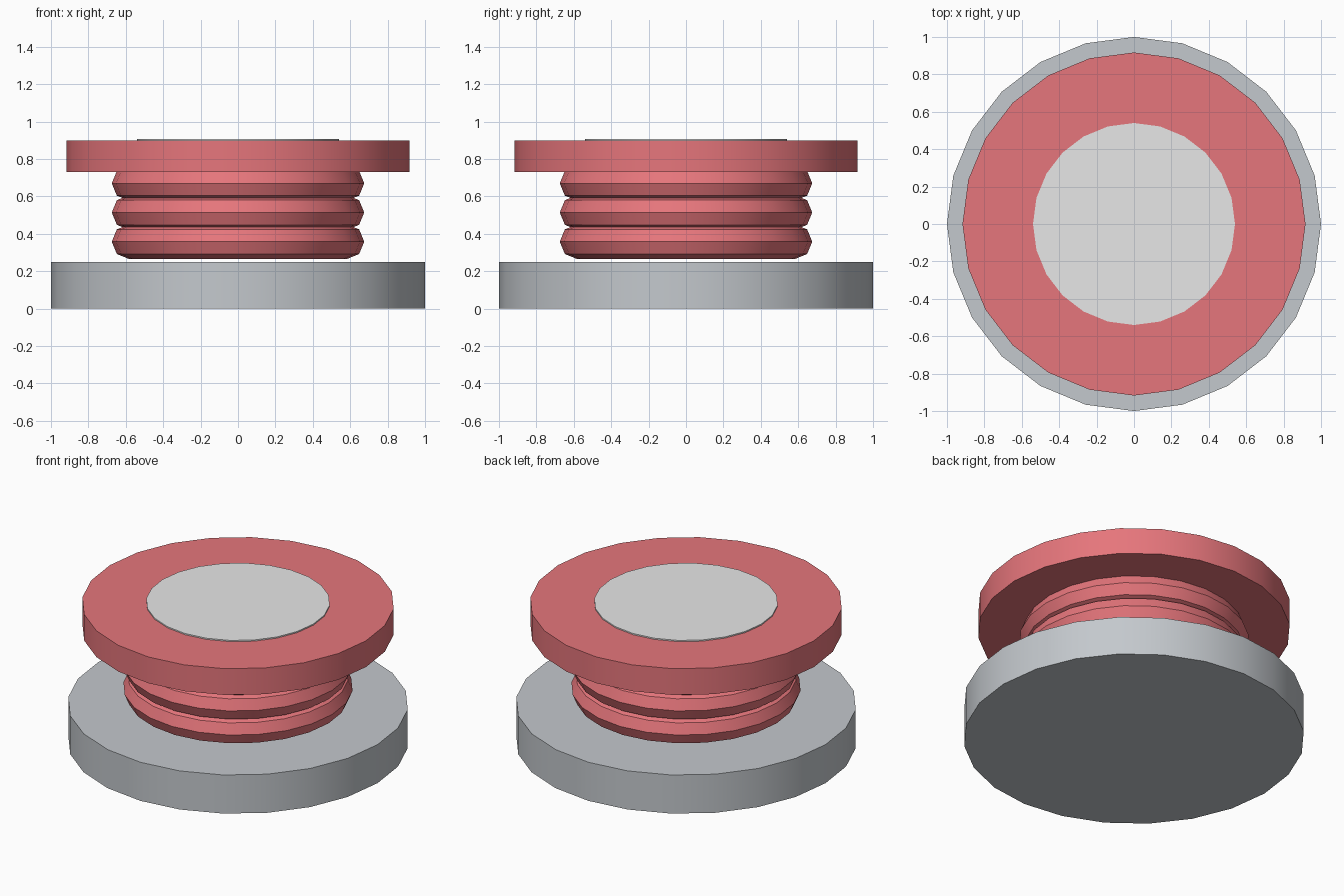
import bpy
import math

SIDES = 24

old = bpy.data.objects.get("Cube")
if old:
    bpy.data.objects.remove(old, do_unlink=True)


def make_material(name, rgb):
    mat = bpy.data.materials.new(name)
    mat.use_nodes = True
    color = (*rgb, 1.0)
    mat.diffuse_color = color
    mat.node_tree.nodes["Principled BSDF"].inputs["Base Color"].default_value = color
    return mat


def finish(name, mat):
    obj = bpy.context.object
    obj.name = obj.data.name = name
    obj.data.materials.append(mat)
    bpy.ops.object.shade_smooth_by_angle(angle=math.radians(30))
    return obj


def disc(name, radius, bottom, top, mat):
    bpy.ops.mesh.primitive_cylinder_add(
        vertices=SIDES, radius=radius, depth=top - bottom,
        location=(0, 0, (top + bottom) / 2))
    return finish(name, mat)


def ring(name, z, mat):
    bpy.ops.mesh.primitive_torus_add(
        major_segments=SIDES, minor_segments=8,
        major_radius=0.582, minor_radius=0.093, location=(0, 0, z))
    return finish(name, mat)


steel = make_material("steel grey", (0.55, 0.58, 0.61))
red = make_material("soft red", (0.79, 0.18, 0.20))
pale = make_material("pale grey", (0.8, 0.8, 0.8))

# Base plate
disc("base_plate", 1.0, 0.0, 0.25, steel)

# Bellows made of stacked, overlapping rings
for i in range(3):
    ring(f"bellows_ring_{i + 1}", 0.358 + 0.156 * i, red)

# Top plate and its inlaid pad
disc("top_plate", 0.917, 0.73, 0.9, red)
disc("top_pad", 0.54, 0.899, 0.908, pale)
